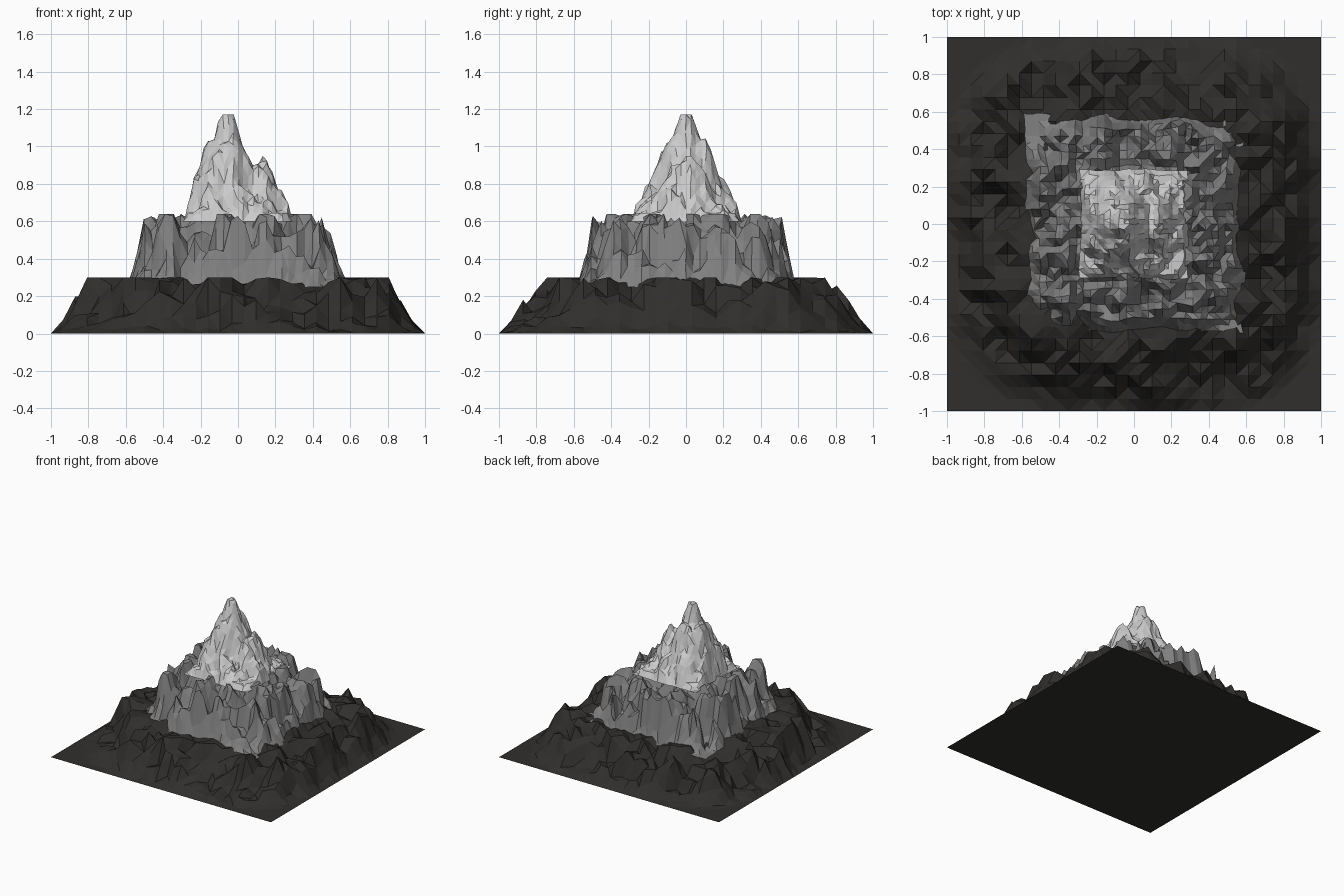
import bpy, bmesh, random
from mathutils import Vector, noise

if "Cube" in bpy.data.objects:
    bpy.data.objects.remove(bpy.data.objects["Cube"])

random.seed(4)


def material(name, r, g, b):
    m = bpy.data.materials.new(name)
    m.diffuse_color = (r, g, b, 1)
    m.use_nodes = True
    m.node_tree.nodes["Principled BSDF"].inputs["Base Color"].default_value = m.diffuse_color
    return m


def ramp(v, pts):
    """Piecewise linear profile lookup."""
    if v <= pts[0][0]:
        return pts[0][1]
    for (a, p), (b, q) in zip(pts, pts[1:]):
        if v <= b:
            return p + (q - p) * (v - a) / (b - a)
    return pts[-1][1]


def rough(x, y, f, seed):
    """Jagged noise, about -1 to 1."""
    n = noise.noise(Vector((x * f, y * f, seed)))
    n += 0.5 * noise.noise(Vector((x * f * 2.3, y * f * 2.3, seed + 7)))
    return max(-1, min(1, n * 1.7))


def square_dist(x, y, p=4):
    return (abs(x) ** p + abs(y) ** p) ** (1 / p)


def terrain(name, half, n, height, mat, floor, jitter=0.0, wobble=0.0):
    """Height-field tier closed by a flat underside."""
    bm = bmesh.new()
    bmesh.ops.create_grid(bm, x_segments=n, y_segments=n, size=half)
    for v in bm.verts:
        x, y = v.co.x, v.co.y
        if v.is_boundary:
            v.co.z = floor
        else:
            v.co.z = max(floor, height(x, y))
            v.co.x += random.uniform(-jitter, jitter)
            v.co.y += random.uniform(-jitter, jitter)
        if wobble:
            s = 1 + wobble * rough(x, y, 6, 3.3)
            v.co.x *= s
            v.co.y *= s
    bmesh.ops.triangulate(bm, faces=bm.faces[:])
    bmesh.ops.contextual_create(bm, geom=[e for e in bm.edges if e.is_boundary])
    bmesh.ops.recalc_face_normals(bm, faces=bm.faces[:])
    me = bpy.data.meshes.new(name)
    bm.to_mesh(me)
    bm.free()
    me.materials.append(mat)
    ob = bpy.data.objects.new(name, me)
    bpy.context.collection.objects.link(ob)
    return ob


# Lower tier: broad dark slopes, cut by gullies, clipped to a plateau
def base_height(x, y):
    d = square_dist(x, y, 3.5)
    core = ramp(d, [(0.5, 0.30), (0.66, 0.26), (0.78, 0.21), (0.93, 0.05), (1.0, 0.0)])
    amp = ramp(d, [(0.5, 0.0), (0.58, 0.05), (0.7, 0.12), (0.82, 0.15), (0.93, 0.04), (1.0, 0.0)])
    return min(0.30, core + amp * rough(x, y, 6.5, 2.7))


# Middle tier: steep grey cliffs with notched crests
def middle_height(x, y):
    d = square_dist(x, y, 4)
    core = ramp(d, [(0.25, 0.62), (0.32, 0.56), (0.42, 0.53), (0.5, 0.44), (0.56, 0.31), (0.6, 0.24)])
    amp = ramp(d, [(0.22, 0.0), (0.32, 0.12), (0.5, 0.2), (0.56, 0.05), (0.6, 0.0)])
    return min(0.64, core + amp * rough(x, y, 9, 8.1))


# Summit: main spire plus a lower shoulder on the right
def summit_height(x, y):
    d = ((x + 0.06) ** 2 + (y * 0.95) ** 2) ** 0.5
    spire = ramp(d, [(0.035, 1.17), (0.07, 1.04), (0.12, 0.98), (0.17, 0.83), (0.26, 0.66), (0.3, 0.6)])
    s = ((x - 0.13) ** 2 * 1.4 + y ** 2) ** 0.5
    shoulder = ramp(s, [(0.03, 0.89), (0.09, 0.83), (0.16, 0.70), (0.24, 0.62)])
    edge = square_dist(x, y, 6)
    h = max(spire, shoulder) + ramp(d, [(0.05, 0), (0.1, 0.05), (0.2, 0.06)]) * rough(x, y, 11, 9.2)
    return min(1.17, max(h, 0.645), ramp(edge, [(0.2, 1.3), (0.24, 0.80), (0.27, 0.68), (0.29, 0.6)]))


terrain("lower_slopes", 1.0, 31, base_height, material("dark_rock", 0.03, 0.028, 0.026), 0.0)
terrain("middle_cliffs", 0.58, 30, middle_height, material("grey_rock", 0.22, 0.22, 0.22), 0.25, 0.003, 0.03)
terrain("summit_peak", 0.29, 22, summit_height, material("pale_rock", 0.58, 0.58, 0.58), 0.6, 0.005, 0.03)
